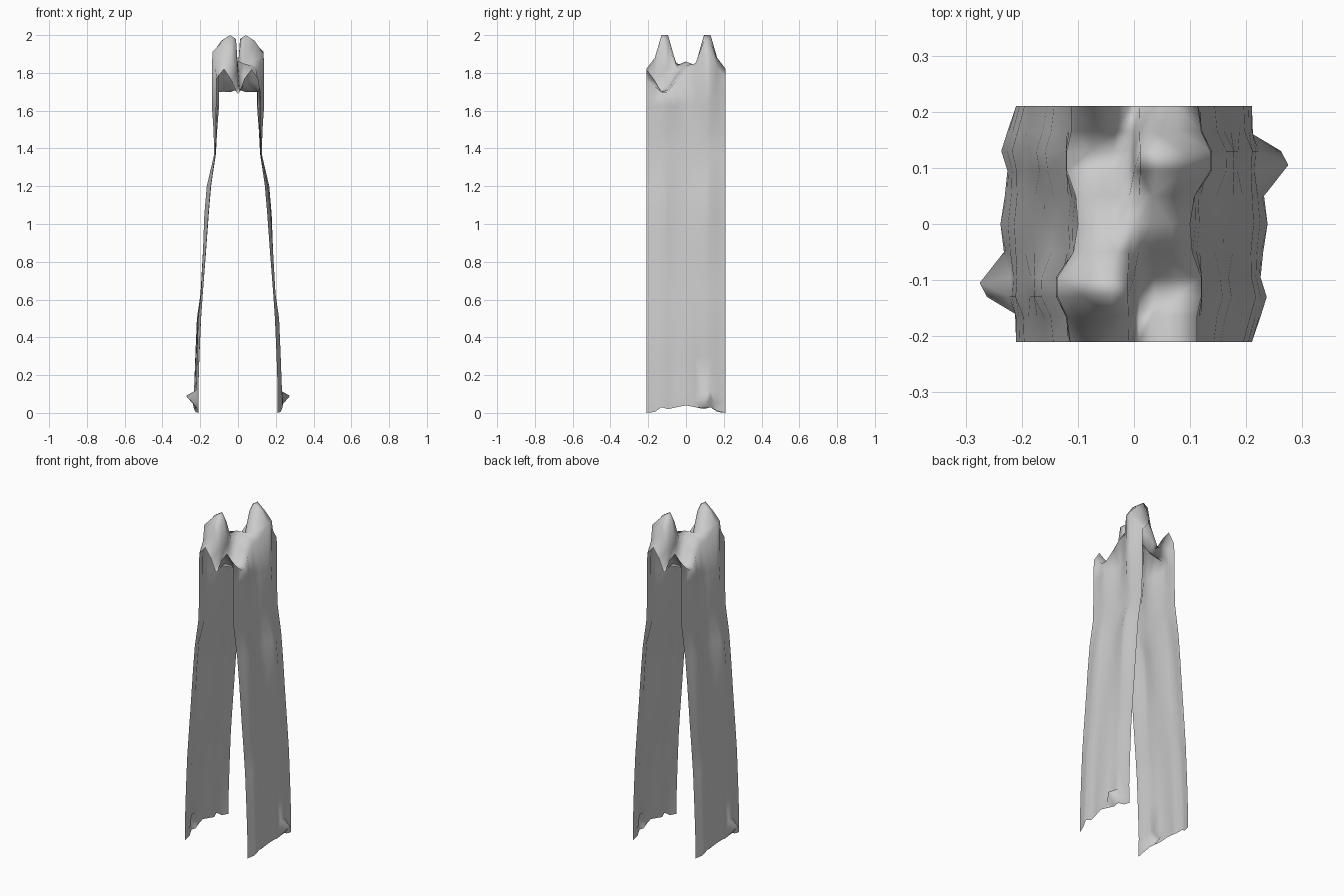
import bpy, bmesh

# Columns across the cloth (front to back)
Y = [-.21, -.165, -.13, -.095, -.05, 0, .05, .095, .13, .165, .21]

# Fold depth across the cloth: at the hem and near the shoulder (0 inner, 1 outer)
HEM_WAVE = [.1, .6, .95, .6, .75, 1, .8, .4, .5, .1, .1]
TOP_WAVE = [.3, .3, .5, .5, .1, 0, .2, .9, .9, .5, .35]
# Hanging side: height, inner x, outer x
SIDE = [(.12, .207, .235), (.3, .2, .23), (.5, .19, .224), (.63, .183, .203),
        (.85, .163, .195), (1.05, .145, .189), (1.2, .132, .174),
        (1.37, .115, .128), (1.5, .108, .133), (1.63, .1, .143)]
HEM_Z = [0, .005, .03, .02, .03, .04, .03, .025, .03, .01, 0]
# Crumpled top, right half: fraction of shoulder width, heights front to back
TOP = [(1, [1.76, 1.73, 1.70, 1.70, 1.76, 1.81, 1.82, 1.90, 1.91, 1.83, 1.77]),
       (.65, [1.82, 1.76, 1.70, 1.71, 1.78, 1.84, 1.85, 1.97, 1.96, 1.87, 1.82]),
       (.3, [1.77, 1.74, 1.70, 1.72, 1.79, 1.85, 1.84, 2.0, 2.0, 1.88, 1.76]),
       (.08, [1.70, 1.71, 1.71, 1.74, 1.80, 1.86, 1.82, 1.95, 1.98, 1.80, 1.70])]
RIDGE = [1.69, 1.74, 1.80, 1.83, 1.81, 1.86, 1.81, 1.83, 1.80, 1.74, 1.69]


def lerp(a, b, t):
    return a + (b - a) * t


# Right half, from hem to ridge
rows = [[(lerp(.207, .238, w), y, z) for w, y, z in zip(HEM_WAVE, Y, HEM_Z)]]
for z, inner, outer in SIDE:
    t = z / 1.63
    row = []
    for i, y in enumerate(Y):
        x = lerp(inner, outer, lerp(HEM_WAVE[i], TOP_WAVE[i], t))
        row.append((x, y, z))
    rows.append(row)
# Turned-out hem corner
curl = [(x, y, max(.06, HEM_Z[i] + .03)) for i, (x, y, z) in enumerate(rows[0])]
curl[7], curl[8], curl[9] = (.275, .105, .09), (.262, .13, .08), (.212, .16, .05)
rows.insert(1, curl)
for frac, heights in TOP:
    rows.append([(frac * lerp(.1, .14, w), y, z)
                 for w, y, z in zip(TOP_WAVE, Y, heights)])

# Left half is the right half turned 180 degrees
turned = [[(-x, -y, z) for x, y, z in reversed(r)] for r in reversed(rows)]
ridge = [(0, y, z) for y, z in zip(Y, RIDGE)]
grid = rows + [ridge] + turned

bm = bmesh.new()
verts = [[bm.verts.new(p) for p in r] for r in grid]
for a, b in zip(verts, verts[1:]):
    for i in range(len(Y) - 1):
        bm.faces.new((a[i], a[i + 1], b[i + 1], b[i]))
bmesh.ops.triangulate(bm, faces=bm.faces[:])
for f in bm.faces:
    f.smooth = True
mesh = bpy.data.meshes.new("hanging_cloth")
bm.to_mesh(mesh)
bm.free()
cloth = bpy.data.objects.new("hanging_cloth", mesh)
bpy.context.collection.objects.link(cloth)
